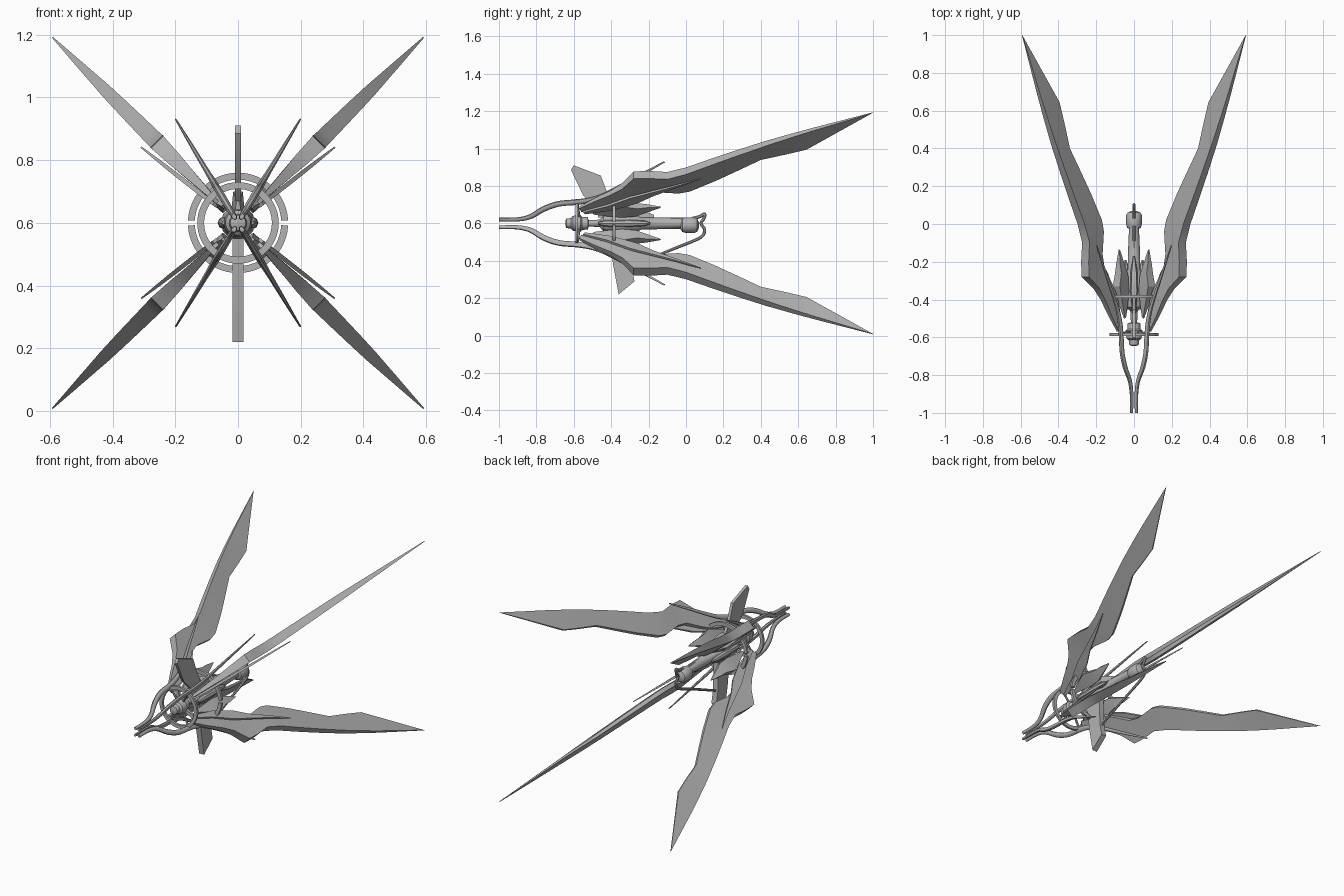
import bpy, bmesh, math
from mathutils import Vector

CZ = 0.6  # height of the long axis
grey = bpy.data.materials.new("steel grey")
grey.diffuse_color = (0.45, 0.45, 0.45, 1)


def finish(name, bm, angle=30):
    bmesh.ops.recalc_face_normals(bm, faces=bm.faces)
    me = bpy.data.meshes.new(name)
    bm.to_mesh(me)
    bm.free()
    me.materials.append(grey)
    ob = bpy.data.objects.new(name, me)
    bpy.context.collection.objects.link(ob)
    bpy.ops.object.select_all(action='DESELECT')
    ob.select_set(True)
    bpy.context.view_layer.objects.active = ob
    bpy.ops.object.shade_smooth_by_angle(angle=math.radians(angle))
    return ob


def skin(bm, rings):
    """Join matching rings of points into a closed body."""
    rows = [[bm.verts.new(p) for p in r] for r in rings]
    n = len(rows[0])
    for a, b in zip(rows, rows[1:]):
        for i in range(n):
            bm.faces.new((a[i], a[(i + 1) % n], b[(i + 1) % n], b[i]))
    bm.faces.new(rows[0])
    bm.faces.new(rows[-1])


def place(y, r, s, deg):
    """y along the axis, r away from it, s sideways."""
    a = math.radians(deg)
    return Vector((r * math.cos(a) - s * math.sin(a), y,
                   CZ + r * math.sin(a) + s * math.cos(a)))


def four(deg):
    return (deg, 180 - deg, 180 + deg, -deg)


def blade(name, sections, angles):
    """Sections: outer y, outer r, inner y, inner r, outer and inner thickness."""
    bm = bmesh.new()
    for d in angles:
        skin(bm, [[place(yo, ro, to / 2, d), place(yo, ro, -to / 2, d),
                   place(yi, ri, -ti / 2, d), place(yi, ri, ti / 2, d)]
                  for yo, ro, yi, ri, to, ti in sections])
    return finish(name, bm)


def smooth(points, steps=4):
    """Catmull-Rom refinement of a list of tuples."""
    p = [Vector(q) for q in points]
    p = [p[0]] + p + [p[-1]]
    out = []
    for a, b, c, d in zip(p, p[1:], p[2:], p[3:]):
        for k in range(steps):
            t = k / steps
            out.append(0.5 * (2 * b + (c - a) * t + (2 * a - 5 * b + 4 * c - d) * t * t
                              + (3 * b - a - 3 * c + d) * t ** 3))
    return out + [p[-1]]


def rod(name, points, angles, flat=1.0, n=8, refine=True):
    """Points: y, r, radius. Tube that follows a path in a plane holding the axis."""
    pts = smooth(points) if refine else [Vector(q) for q in points]
    bm = bmesh.new()
    for d in angles:
        rings = []
        for i, p in enumerate(pts):
            t = pts[min(i + 1, len(pts) - 1)] - pts[max(i - 1, 0)]
            t = Vector((t.x, t.y)).normalized()
            ring = []
            for k in range(n):
                a = math.tau * (k + 0.5) / n
                u, s = p.z * math.cos(a), p.z * math.sin(a) * flat
                ring.append(place(p.x - t.y * u, p.y + t.x * u, s, d))
            rings.append(ring)
        skin(bm, rings)
    return finish(name, bm, 40)


def ring(name, y, r0, r1, depth, spans):
    """Flat ring facing along the axis, made of arcs."""
    bm = bmesh.new()
    for a0, a1 in spans:
        steps = max(4, int((a1 - a0) / 6))
        skin(bm, [[place(y + dy, r, 0, a0 + (a1 - a0) * i / steps)
                   for dy, r in ((-depth / 2, r0), (-depth / 2, r1),
                                 (depth / 2, r1), (depth / 2, r0))]
                  for i in range(steps + 1)])
    return finish(name, bm)


def turned(name, profile, x=0.0, z=0.0, n=20):
    """Body turned around a line parallel to the axis: y, radius."""
    bm = bmesh.new()
    skin(bm, [[place(y, r, 0, 360 * k / n) + Vector((x, 0, z)) for k in range(n)]
              for y, r in profile])
    return finish(name, bm)


def plate(name, outline, width):
    """Side outline (y, z) thickened across x."""
    bm = bmesh.new()
    skin(bm, [[(x, y, z) for y, z in outline] for x in (-width / 2, width / 2)])
    return finish(name, bm)


# Four long swept wings on the diagonals
D = math.sqrt(2)
wing = [(-0.57, 0.085, -0.56, 0.065, 0.015, 0.012), (-0.49, 0.125, -0.48, 0.075, 0.025, 0.015),
        (-0.40, 0.165, -0.38, 0.095, 0.035, 0.02), (-0.34, 0.20, -0.31, 0.125, 0.045, 0.022),
        (-0.28, 0.258, -0.23, 0.165, 0.055, 0.025), (-0.20, 0.26, -0.16, 0.175, 0.057, 0.025),
        (-0.10, 0.255, -0.04, 0.168, 0.055, 0.025), (0.0, 0.28, 0.02, 0.178, 0.053, 0.024),
        (0.14, 0.33, 0.16, 0.235, 0.049, 0.022), (0.27, 0.375, 0.27, 0.285, 0.045, 0.02),
        (0.42, 0.425, 0.40, 0.345, 0.039, 0.017), (0.56, 0.468, 0.53, 0.372, 0.03, 0.014),
        (0.68, 0.503, 0.645, 0.398, 0.023, 0.011), (1.0, 0.592, 0.995, 0.59, 0.004, 0.004)]
blade("wings", [(a, b * D, c, d * D, e, f) for a, b, c, d, e, f in wing], four(45))

# Prongs that join at the nose and run back as long thin spines
rod("nose_prongs", [(-1, 0.024, 0.010), (-0.9, 0.025, 0.012), (-0.83, 0.043, 0.014),
                    (-0.76, 0.09, 0.016), (-0.68, 0.122, 0.016), (-0.58, 0.133, 0.016),
                    (-0.5, 0.15, 0.015), (-0.42, 0.188, 0.012), (-0.28, 0.278, 0.009),
                    (-0.115, 0.384, 0.004)], four(59), 0.75)

# Thin curved fins beside the wings
blade("side_fins", [(-0.55, 0.10, -0.54, 0.085, 0.01, 0.01), (-0.42, 0.155, -0.39, 0.12, 0.014, 0.012),
                    (-0.30, 0.225, -0.26, 0.18, 0.014, 0.012), (-0.18, 0.275, -0.17, 0.245, 0.013, 0.01),
                    (-0.05, 0.33, -0.05, 0.312, 0.01, 0.008), (0.08, 0.392, 0.08, 0.388, 0.005, 0.005)],
      four(38))

# Front ring and larger split ring behind it
ring("front_ring", -0.585, 0.108, 0.13, 0.014, [(0, 180), (180, 360)])
ring("rear_ring", -0.385, 0.138, 0.16, 0.016,
     [(-38, -3), (3, 38), (142, 177), (183, 218), (48, 132), (228, 312)])
rod("ring_struts", [(-0.57, 0.03, 0.007), (-0.58, 0.12, 0.007)], four(59), refine=False)

# Top and bottom fins
plate("top_fin", [(-0.615, 0.885), (-0.60, 0.91), (-0.455, 0.855), (-0.42, 0.76),
                  (-0.37, 0.67), (-0.47, 0.67), (-0.55, 0.75)], 0.018)
plate("bottom_fin", [(-0.36, 0.22), (-0.275, 0.29), (-0.29, 0.36), (-0.30, 0.55),
                     (-0.41, 0.55), (-0.39, 0.38), (-0.375, 0.30)], 0.034)

# Front hub, core and long central shaft
turned("front_hub", [(-0.645, 0.012), (-0.64, 0.025), (-0.615, 0.028), (-0.605, 0.04),
                     (-0.565, 0.045), (-0.555, 0.035), (-0.525, 0.033), (-0.52, 0.015)])
turned("core", [(-0.53, 0.016), (-0.46, 0.02), (-0.44, 0.045), (-0.36, 0.055),
                (-0.27, 0.05), (-0.24, 0.034), (-0.10, 0.03), (-0.02, 0.026)], n=12)
turned("tail_head", [(-0.03, 0.02), (-0.02, 0.036), (0.0, 0.042), (0.045, 0.042),
                     (0.06, 0.034), (0.07, 0.015)], z=-0.01)
for side, x in (("left", -0.045), ("right", 0.045)):
    turned(side + "_pod", [(-0.47, 0.006), (-0.43, 0.018), (-0.30, 0.02),
                           (-0.22, 0.014), (-0.19, 0.004)], x=x, n=8)
for side, z in (("upper", 0.022), ("lower", -0.022)):
    turned(side + "_rail", [(-0.30, 0.009), (0.03, 0.009)], z=z, n=8)

# Pointed petals around the core
blade("petals", [(-0.50, 0.075, -0.49, 0.065, 0.008, 0.008), (-0.40, 0.115, -0.41, 0.06, 0.035, 0.025),
                 (-0.33, 0.14, -0.34, 0.055, 0.05, 0.03), (-0.26, 0.125, -0.27, 0.06, 0.045, 0.025),
                 (-0.21, 0.125, -0.21, 0.085, 0.028, 0.018), (-0.135, 0.118, -0.14, 0.112, 0.005, 0.005)],
      four(48))
blade("upper_petal", [(-0.47, 0.07, -0.47, 0.03, 0.01, 0.02), (-0.36, 0.10, -0.36, 0.03, 0.03, 0.045),
                      (-0.26, 0.08, -0.26, 0.03, 0.025, 0.04), (-0.17, 0.045, -0.17, 0.03, 0.006, 0.01)],
      [90])

# Bent tail hook running back to the bottom fin
rod("tail_hook", [(0.03, 0.025, 0.01), (0.07, 0.035, 0.01), (0.10, 0.05, 0.01), (0.095, 0.025, 0.009),
                  (0.08, 0.0, 0.009), (0.10, -0.035, 0.009), (0.085, -0.07, 0.009),
                  (0.03, -0.098, 0.009), (-0.10, -0.15, 0.008), (-0.30, -0.235, 0.007)], [90], 0.9)
